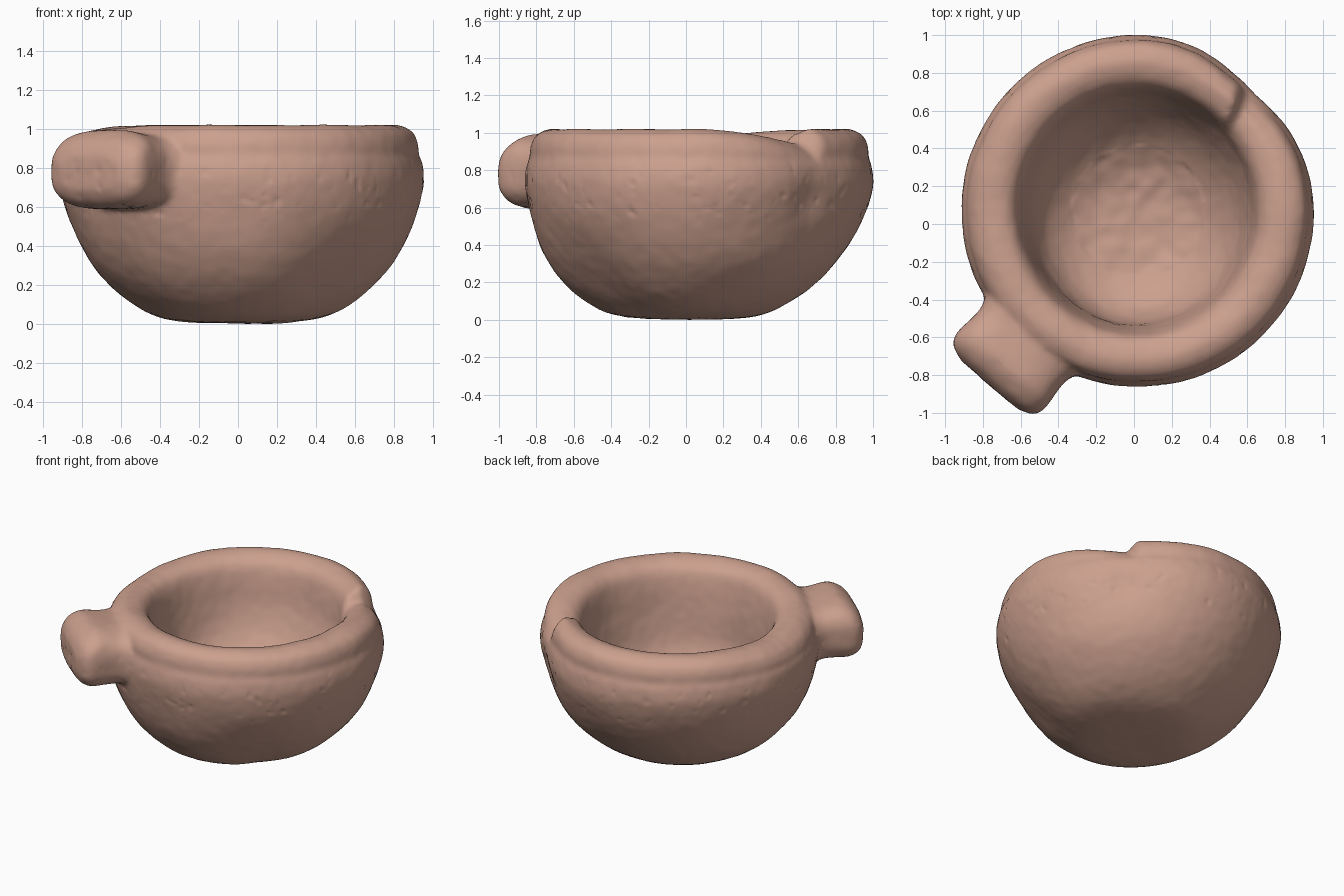
import bpy, bmesh, math
from mathutils import Vector, noise

if "Cube" in bpy.data.objects:
    bpy.data.objects.remove(bpy.data.objects["Cube"])

CX, CY = 0.02, 0.07          # centre of the rim


def smooth(a, b, x):
    t = min(1, max(0, (x - a) / (b - a)))
    return t * t * (3 - 2 * t)


def catmull(pts, n):
    """Smooth curve through profile points."""
    out = []
    for i in range(len(pts) - 1):
        p = [Vector(pts[min(max(j, 0), len(pts) - 1)]) for j in (i - 1, i, i + 1, i + 2)]
        for k in range(n):
            t = k / n
            out.append(0.5 * (2 * p[1] + (p[2] - p[0]) * t
                       + (2 * p[0] - 5 * p[1] + 4 * p[2] - p[3]) * t * t
                       + (3 * p[1] - p[0] - 3 * p[2] + p[3]) * t ** 3))
    return out + [Vector(pts[-1])]


def loft(bm, rings):
    """Skin closed rings of points and cap both ends."""
    vs = [[bm.verts.new(p) for p in ring] for ring in rings]
    n = len(vs[0])
    for a, b in zip(vs, vs[1:]):
        for i in range(n):
            bm.faces.new((a[i], a[(i + 1) % n], b[(i + 1) % n], b[i]))
    bm.faces.new(vs[0][::-1])
    bm.faces.new(vs[-1])


# Bowl halves: (radius, height) from underside to rim top, then down to the floor
outer = [(0.03, 0.005), (0.2, 0.006), (0.36, 0.022), (0.48, 0.06), (0.62, 0.15),
         (0.74, 0.27), (0.83, 0.41), (0.9, 0.58), (0.932, 0.72), (0.925, 0.82),
         (0.908, 0.87), (0.902, 0.93), (0.87, 0.99), (0.79, 1.022)]
inner = [(0.7, 1.005), (0.645, 0.955), (0.615, 0.85), (0.585, 0.67), (0.53, 0.48),
         (0.42, 0.325), (0.25, 0.23), (0.03, 0.2)]
profile = catmull(outer + inner, 4)
SEG = 200


def bowl_point(r, z, deg, inside):
    a = math.radians(deg)
    near = lambda c, w: math.exp(-((deg - c) / w) ** 2)
    high = smooth(0.82, 0.98, z)
    shift = CY * smooth(-0.1, 0.75, z)
    cx = CX
    if inside:
        # hollow is slightly oval and its floor leans to the front
        r *= 1 + 0.03 * math.sin(a) ** 2
        lean = 1 - smooth(0.2, 0.8, z)
        shift -= 0.05 * lean
        cx -= 0.03 * lean
    else:
        # flattened wall at the chip, and a leaner underside at the front right
        r *= 1 - 0.055 * near(46, 22) * smooth(0.25, 0.65, z)
        r *= 1 - 0.09 * near(315, 25) * (1 - smooth(0.15, 0.6, z))
    # rim sags a little on the left, most at its outer edge
    sag = 0.025 + 0.025 * smooth(0.65, 0.9, r)
    drop = sag * near(185, 32)
    # chipped rim: slow fall, then a short step back up
    d = 39 + (r - 0.62) * 32 - deg
    depth = 0.055 + 0.05 * smooth(0.62, 0.9, r)
    if d < 0:
        drop += depth * smooth(-6, 0, d)
    elif d < 45:
        drop += depth * (1 - d / 45) ** 1.6
    z -= drop * high
    return (cx + r * math.cos(a), shift + r * math.sin(a), z)


bm = bmesh.new()
split = (len(outer) - 1) * 4
loft(bm, [[bowl_point(p.x, p.y, i * 360 / SEG, k > split) for i in range(SEG)]
          for k, p in enumerate(profile)])

# Lug handle: (distance out, half width, bottom, top), rounded-box sections
out_dir, side_dir = Vector((-0.65, -0.76, 0)), Vector((0.76, -0.65, 0))
sections = catmull([(0.72, 0.36, 0.6, 0.96), (0.84, 0.335, 0.585, 0.975), (0.92, 0.3, 0.59, 0.98),
                    (1.0, 0.298, 0.59, 0.99), (1.07, 0.305, 0.59, 0.995), (1.13, 0.305, 0.6, 0.97),
                    (1.18, 0.275, 0.635, 0.925), (1.21, 0.2, 0.69, 0.86)], 4)
rings = []
for s, w, lo, hi in sections:
    ring = []
    for i in range(48):
        a = -2 * math.pi * i / 48
        c, sn = math.cos(a), math.sin(a)
        u = math.copysign(abs(c) ** 0.65, c) * w
        v = math.copysign(abs(sn) ** 0.65, sn) * (hi - lo) / 2
        ring.append(Vector((CX, CY, (lo + hi) / 2 + v)) + out_dir * s + side_dir * u)
    rings.append(ring)
loft(bm, rings)
bmesh.ops.recalc_face_normals(bm, faces=bm.faces)

mesh = bpy.data.meshes.new("mortar_bowl")
bm.to_mesh(mesh)
bm.free()
bowl = bpy.data.objects.new("mortar_bowl", mesh)
bpy.context.collection.objects.link(bowl)
bpy.context.view_layer.objects.active = bowl
bowl.select_set(True)

# Fuse bowl and lug into one body with a soft joint
rem = bowl.modifiers.new("fuse", "REMESH")
rem.mode, rem.voxel_size = "VOXEL", 0.016
sm = bowl.modifiers.new("soften", "SMOOTH")
sm.factor, sm.iterations = 0.5, 5
for m in ("fuse", "soften"):
    bpy.ops.object.modifier_apply(modifier=m)

# Worn stone: gentle lumps, fine pitting, rough floor and one shallow dimple
dimple = Vector((0.65, 0.66, 0.65))
bm = bmesh.new()
bm.from_mesh(bowl.data)
bm.normal_update()
moves = []
for v in bm.verts:
    p = v.co
    h = 0.005 * noise.noise(p * 4) + 0.002 * noise.noise(p * 14)
    r = math.hypot(p.x - CX, p.y - CY)
    pit = max(0, noise.noise(p * 22) - 0.35)
    band = 1 - smooth(0.08, 0.2, abs(p.z - 0.68))
    h -= 0.015 * pit * band * smooth(0.75, 0.85, r)
    if r < 0.35 and p.z > 0.12:
        h += 0.008 * noise.noise(p * 12)
    q = p - dimple
    h -= 0.02 * math.exp(-((q.x ** 2 + q.y ** 2) / 0.01 + q.z ** 2 / 0.01))
    moves.append(v.normal * h)
for v, mv in zip(bm.verts, moves):
    v.co += mv
low = min(v.co.z for v in bm.verts)
for v in bm.verts:
    v.co.z -= low
bm.to_mesh(bowl.data)
bm.free()

stone = bpy.data.materials.new("terracotta_stone")
stone.diffuse_color = (0.6, 0.35, 0.27, 1)
stone.use_nodes = True
stone.node_tree.nodes["Principled BSDF"].inputs["Base Color"].default_value = stone.diffuse_color
bowl.data.materials.clear()
bowl.data.materials.append(stone)
bpy.ops.object.shade_smooth()
